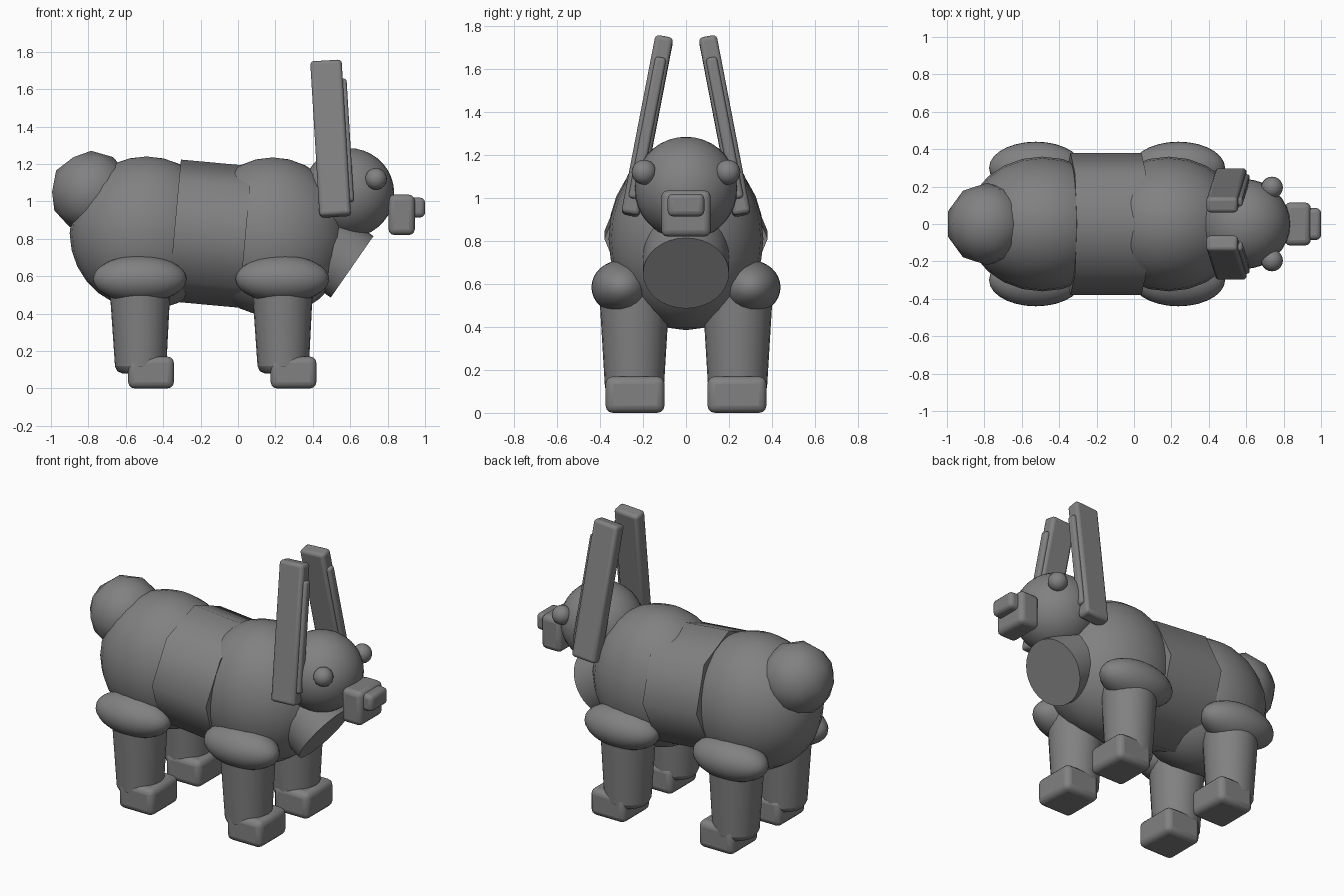
import bpy
import math
from mathutils import Vector

if "Cube" in bpy.data.objects:
    bpy.data.objects.remove(bpy.data.objects["Cube"])

grey = bpy.data.materials.new("mid grey")
grey.diffuse_color = (0.22, 0.22, 0.22, 1)
grey.use_nodes = True
grey.node_tree.nodes["Principled BSDF"].inputs["Base Color"].default_value = grey.diffuse_color


def finish(name, angle=180):
    ob = bpy.context.object
    ob.name = name
    ob.data.materials.append(grey)
    bpy.ops.object.shade_smooth_by_angle(angle=math.radians(angle))
    return ob


def ball(name, loc, radii, segments=24, rings=14, tilt=0):
    bpy.ops.mesh.primitive_uv_sphere_add(segments=segments, ring_count=rings, location=loc)
    ob = bpy.context.object
    ob.scale = radii
    ob.rotation_euler.y = math.radians(tilt)
    return finish(name)


def box(name, loc, size, bevel, axis=None):
    """Rounded box, its local z optionally turned along an axis."""
    bpy.ops.mesh.primitive_cube_add(size=1, location=loc)
    ob = bpy.context.object
    ob.scale = size
    bpy.ops.object.transform_apply(location=False, rotation=False, scale=True)
    mod = ob.modifiers.new("rounding", 'BEVEL')
    mod.width = bevel
    mod.segments = 3
    if axis:
        # lean sideways about x, then fore and aft about y
        a = Vector(axis).normalized()
        ob.rotation_euler = (-math.asin(a.y), math.atan2(a.x, a.z), 0)
    return finish(name, 40)


def tube(name, start, end, r1, r2, sides, angle=60):
    a, b = Vector(start), Vector(end)
    bpy.ops.mesh.primitive_cone_add(vertices=sides, radius1=r1, radius2=r2,
                                    depth=(b - a).length, location=(a + b) / 2)
    bpy.context.object.rotation_euler = (b - a).to_track_quat('Z', 'Y').to_euler()
    return finish(name, angle)


# Body: hind and front masses joined by an eight-sided barrel
ball("hindquarters", (-0.49, 0, 0.83), (0.41, 0.36, 0.41), 24, 14)
ball("shoulders", (0.185, 0, 0.81), (0.40, 0.36, 0.425), 24, 14)
tube("barrel", (-0.34, 0, 0.845), (0.04, 0, 0.81), 0.38, 0.38, 8)

# Tail: coarse ball
bpy.ops.mesh.primitive_ico_sphere_add(subdivisions=2, radius=0.22, location=(-0.785, 0, 1.05))
finish("tail")

# Neck: short cylinder with its flat end showing at the chest
tube("neck", (0.20, 0, 0.935), (0.61, 0, 0.65), 0.2, 0.2, 32)

# Head, snout and nose
ball("head", (0.59, 0, 1.045), (0.245, 0.24, 0.24), 32, 18)
box("snout", (0.875, 0, 0.928), (0.14, 0.23, 0.215), 0.03)
box("nose", (0.955, 0, 0.967), (0.09, 0.17, 0.105), 0.025)

for s, side in ((1, "left"), (-1, "right")):
    ball(f"{side}_eye", (0.738, s * 0.195, 1.12), (0.058, 0.058, 0.058), 20, 12)

    # Ears leaning inwards, each with a narrower raised panel in front
    lean = (-0.05, -s * 0.16, 0.83)
    box(f"{side}_ear", (0.495, s * 0.18, 1.335), (0.168, 0.085, 0.845), 0.02, lean)
    box(f"{side}_inner_ear", (0.565, s * 0.18, 1.325), (0.07, 0.052, 0.67), 0.015, lean)

    for x, end in ((-0.525, "hind"), (0.237, "front")):
        # Thigh bulge, tapered leg with rounded ankle, blocky paw
        ball(f"{side}_{end}_thigh", (x, s * 0.30, 0.585), (0.25, 0.14, 0.125), 28, 16)
        leg = tube(f"{side}_{end}_leg", (x + 0.005, s * 0.24, 0.08),
                   (x, s * 0.24, 0.66), 0.135, 0.17, 24, 40)
        rim = leg.modifiers.new("rounding", 'BEVEL')
        rim.width = 0.04
        rim.segments = 2
        box(f"{side}_{end}_paw", (x + 0.06, s * 0.237, 0.085), (0.245, 0.275, 0.17), 0.035)
